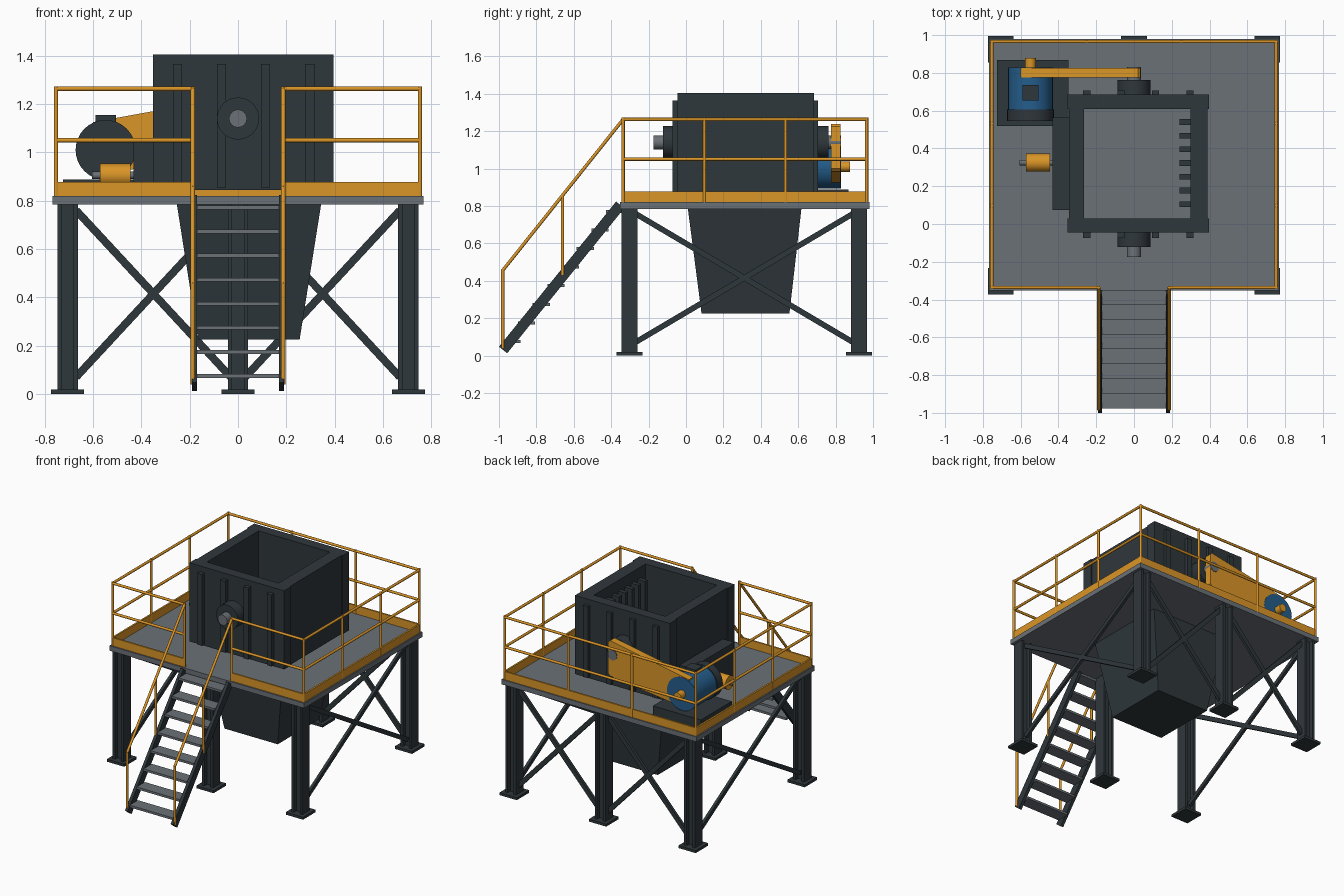
import bpy
import bmesh
from math import radians
from mathutils import Vector, Matrix

cube = bpy.data.objects.get("Cube")
if cube:
    bpy.data.objects.remove(cube, do_unlink=True)


def material(name, rgb):
    m = bpy.data.materials.new(name)
    m.use_nodes = True
    m.diffuse_color = (*rgb, 1)
    m.node_tree.nodes["Principled BSDF"].inputs["Base Color"].default_value = (*rgb, 1)
    return m


DARK = material("dark steel", (0.028, 0.038, 0.044))
GREY = material("grey steel", (0.145, 0.165, 0.185))
YELLOW = material("safety yellow", (0.70, 0.30, 0.02))
BLUE = material("motor blue", (0.018, 0.11, 0.26))


def box(bm, x, y, z):
    """Box from (min, max) pairs."""
    size = [b - a for a, b in (x, y, z)]
    mid = [(a + b) / 2 for a, b in (x, y, z)]
    bmesh.ops.create_cube(bm, size=1, matrix=Matrix.Translation(mid) @ Matrix.Diagonal((*size, 1)))


def rod(bm, a, b, r, sides=10):
    """Round bar between two points."""
    a, b = Vector(a), Vector(b)
    d = b - a
    m = Matrix.Translation((a + b) / 2) @ d.to_track_quat("Z", "Y").to_matrix().to_4x4()
    bmesh.ops.create_cone(bm, cap_ends=True, segments=sides, radius1=r, radius2=r,
                          depth=d.length, matrix=m)


def bar(bm, a, b, normal, thick, wide):
    """Flat bar between two points, thick along normal."""
    a, b, n = Vector(a), Vector(b), Vector(normal)
    d = b - a
    w = d.normalized().cross(n)
    m = Matrix((n * thick, w * wide, d)).transposed().to_4x4()
    bmesh.ops.create_cube(bm, size=1, matrix=Matrix.Translation((a + b) / 2) @ m)


def prism(bm, lower, upper):
    """Solid between two loops with the same point count."""
    lo = [bm.verts.new(p) for p in lower]
    up = [bm.verts.new(p) for p in upper]
    bm.faces.new(lo)
    bm.faces.new(up)
    for i in range(len(lo)):
        j = (i + 1) % len(lo)
        bm.faces.new((lo[i], lo[j], up[j], up[i]))


def finish(name, bm, mat, smooth=False):
    bmesh.ops.recalc_face_normals(bm, faces=bm.faces)
    me = bpy.data.meshes.new(name)
    bm.to_mesh(me)
    bm.free()
    me.materials.append(mat)
    ob = bpy.data.objects.new(name, me)
    bpy.context.collection.objects.link(ob)
    if smooth:
        bpy.ops.object.select_all(action="DESELECT")
        ob.select_set(True)
        bpy.context.view_layer.objects.active = ob
        bpy.ops.object.shade_smooth_by_angle(angle=radians(40))
    return ob


def boxes(name, mat, *parts):
    bm = bmesh.new()
    for p in parts:
        box(bm, *p)
    return finish(name, bm, mat)


def rods(name, mat, parts, sides=10):
    bm = bmesh.new()
    for a, b, r in parts:
        rod(bm, a, b, r, sides)
    return finish(name, bm, mat, True)


# Platform
DECK = 0.82
boxes("platform", GREY, ((-0.768, 0.768), (-0.352, 0.98), (0.785, DECK)))

# Columns: H sections on base plates
COL_X, FRONT_Y, BACK_Y = 0.705, -0.302, 0.925
parts = []
for x in (-COL_X, 0, COL_X):
    for y in (FRONT_Y, BACK_Y):
        parts.append(((x - 0.068, x + 0.068), (y - 0.07, y + 0.07), (0, 0.018)))
        parts.append(((x - 0.03, x + 0.03), (y - 0.012, y + 0.012), (0.018, 0.785)))
        for s in (-0.033, 0.033):
            parts.append(((x + s - 0.009, x + s + 0.009), (y - 0.042, y + 0.042), (0.018, 0.785)))
boxes("columns", DARK, *parts)

# Cross braces on the back and both sides
bm = bmesh.new()
for s in (-1, 1):
    for z0, z1 in ((0.07, 0.76), (0.76, 0.07)):
        bar(bm, (s * 0.67, BACK_Y, z0), (s * 0.03, BACK_Y, z1), (0, 1, 0), 0.02, 0.032)
        bar(bm, (s * COL_X, FRONT_Y + 0.03, z0), (s * COL_X, BACK_Y - 0.03, z1), (1, 0, 0), 0.02, 0.03)
finish("cross_braces", bm, DARK)

# Guard rails
RX, RF, RB, GAP, TOP, MID = 0.753, -0.336, 0.966, 0.187, 1.263, 1.05
R = 0.009
path = [(-GAP, RF), (-RX, RF), (-RX, RB), (RX, RB), (RX, RF), (GAP, RF)]
parts = [((*a, z), (*b, z), R) for a, b in zip(path, path[1:]) for z in (TOP, MID)]
posts = set(path)
for t in (1 / 3, 2 / 3):
    posts |= {(s * RX, RF + (RB - RF) * t) for s in (-1, 1)}
    posts.add((-RX + 2 * RX * t, RB))
parts += [((x, y, DECK), (x, y, TOP + R), R) for x, y in sorted(posts)]
rods("guard_rails", YELLOW, parts)

# Toe boards
T, TOE = 0.006, (DECK, 0.878)
boxes("toe_boards", YELLOW,
      ((-RX, RX), (RB - T, RB + T), TOE),
      *[((s * RX - T, s * RX + T), (RF, RB), TOE) for s in (-1, 1)],
      *[(tuple(sorted((s * GAP, s * RX))), (RF - T, RF + T), TOE) for s in (-1, 1)])

# Stairs
bm = bmesh.new()
for s in (-1, 1):
    bar(bm, (s * 0.18, -0.978, 0.03), (s * 0.18, -0.352, 0.806), (1, 0, 0), 0.022, 0.056)
finish("stair_stringers", bm, DARK)
boxes("stair_treads", GREY, *[
    ((-0.17, 0.17), (-0.977 + 0.0785 * i, -0.885 + 0.0785 * i), (0.067 + 0.0995 * i, 0.083 + 0.0995 * i))
    for i in range(8)])
parts = []
for s in (-1, 1):
    x = s * GAP
    parts += [((x, RF, TOP), (x, -0.98, 0.455), R),
              ((x, -0.98, 0.04), (x, -0.98, 0.46), R),
              ((x, -0.66, 0.43), (x, -0.66, 0.86), R)]
rods("stair_rails", YELLOW, parts)

# Crusher body: open box of thick walls
X0, X1, Y0, Y1 = -0.352, 0.396, -0.045, 0.685
IX0, IX1, IY0, IY1 = -0.265, 0.298, 0.03, 0.61
ZB = (0.845, 1.405)
boxes("body_walls", DARK,
      ((X0, X1), (Y0, IY0), ZB), ((X0, X1), (IY1, Y1), ZB),
      ((X0 + 0.008, IX0), (IY0, IY1), ZB), ((IX1, X1 - 0.008), (IY0, IY1), ZB))
boxes("body_ribs", DARK, *[
    ((x - 0.019, x + 0.019), y, (0.855, 1.365))
    for x in (-0.25, -0.068, 0.114, 0.297) for y in ((Y0 - 0.028, Y0), (Y1, Y1 + 0.022))])
boxes("inner_bars", DARK, *[
    ((0.24, IX1), (0.105 + 0.0725 * i - 0.015, 0.105 + 0.0725 * i + 0.015), (0.87, 1.33))
    for i in range(7)])
boxes("side_housing", DARK, ((-0.432, X0 + 0.01), (0.075, 0.565), (DECK, 1.06)))


def ring(x0, x1, y0, y1, z):
    return [(x0, y0, z), (x1, y0, z), (x1, y1, z), (x0, y1, z)]


# Discharge hopper
bm = bmesh.new()
prism(bm, ring(-0.165, 0.255, 0.083, 0.553, 0.225), ring(-0.253, 0.344, 0.01, 0.617, 0.785))
finish("discharge_hopper", bm, DARK)

# Rotor bearings and shaft ends
AX = 1.14
rods("bearings", DARK, [((0, -0.122, AX), (0, Y0, AX), 0.087), ((0, Y1, AX), (0, 0.762, AX), 0.087)], 32)
rods("shaft_ends", GREY, [((0, -0.175, AX), (0, -0.11, AX), 0.037), ((0, 0.75, AX), (0, 0.83, AX), 0.036)], 24)

# Drive motor
MX, MZ = -0.548, 1.01
boxes("motor_base", DARK, ((-0.725, -0.347), (0.52, 0.868), (DECK, 0.887)))
rods("motor_body", BLUE, [((MX, 0.60, MZ), (MX, 0.828, MZ), 0.118)], 32)
rods("motor_cap", DARK, [((MX, 0.545, MZ), (MX, 0.605, MZ), 0.124)], 32)
boxes("terminal_box", DARK, ((-0.59, -0.505), (0.655, 0.735), (1.09, 1.155)))
rods("motor_pulley", YELLOW, [((MX, 0.82, MZ), (MX, 0.878, MZ), 0.028)], 20)

# Belt guard
outline = [(-0.60, 0.91), (0.02, 0.985), (0.035, 1.0), (0.035, 1.225), (0.02, 1.238), (-0.60, 1.125)]
bm = bmesh.new()
prism(bm, [(x, 0.776, z) for x, z in outline], [(x, 0.826, z) for x, z in outline])
finish("belt_guard", bm, YELLOW)

# Small side actuator
rods("actuator_body", YELLOW, [((-0.572, 0.325, 0.905), (-0.445, 0.325, 0.905), 0.048)], 20)
rods("actuator_shaft", GREY, [((-0.605, 0.325, 0.905), (-0.42, 0.325, 0.905), 0.015)], 14)
